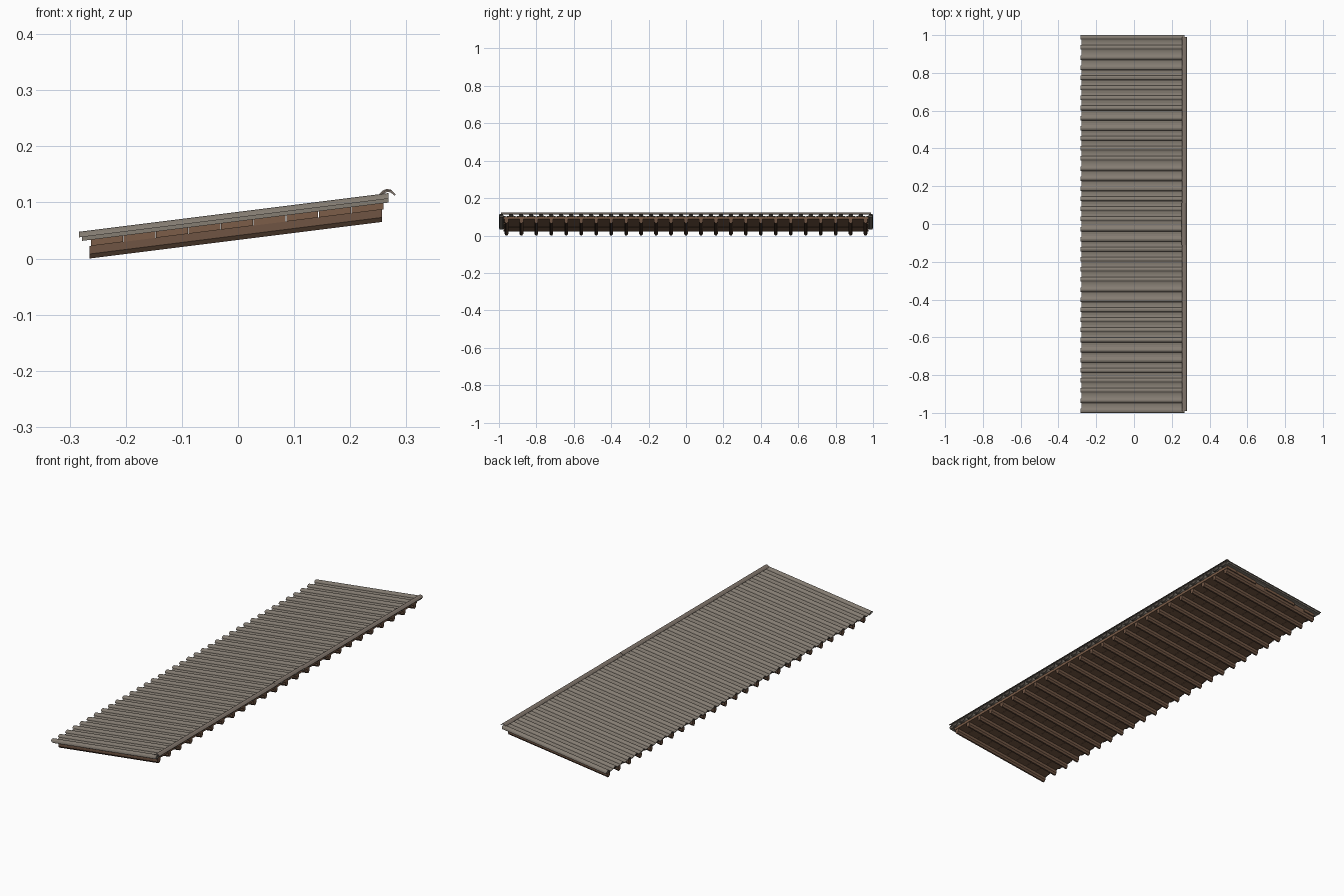
import bpy
import math

if "Cube" in bpy.data.objects:
    bpy.data.objects.remove(bpy.data.objects["Cube"])

SLOPE = 0.125
LOW_X = -0.265


def material(name, colour):
    mat = bpy.data.materials.new(name)
    mat.use_nodes = True
    mat.diffuse_color = (*colour, 1)
    mat.node_tree.nodes["Principled BSDF"].inputs["Base Color"].default_value = (*colour, 1)
    return mat


tile_grey = material("weathered grey tile", (0.235, 0.205, 0.17))
cap_grey = material("warm grey cap", (0.22, 0.18, 0.15))
deck_wood = material("deck wood", (0.20, 0.11, 0.065))
rafter_wood = material("rafter wood", (0.16, 0.09, 0.056))


def mesh_object(name, verts, faces, mat):
    mesh = bpy.data.meshes.new(name)
    mesh.from_pydata(verts, [], faces)
    mesh.materials.append(mat)
    obj = bpy.data.objects.new(name, mesh)
    bpy.context.collection.objects.link(obj)
    return obj


def sloped_bars(name, profile, centres, x0, x1, mat):
    """Run a closed (y, height) profile up the slope at each y centre."""
    verts, faces = [], []
    n = len(profile)
    for c in centres:
        b = len(verts)
        for x in (x0, x1):
            rise = SLOPE * (x - LOW_X)
            verts += [(x, c + y, rise + h) for y, h in profile]
        faces += [(b + i, b + (i + 1) % n, b + n + (i + 1) % n, b + n + i) for i in range(n)]
        faces += [tuple(b + i for i in reversed(range(n))), tuple(b + n + i for i in range(n))]
    return mesh_object(name, verts, faces, mat)


def arc_shell(half_width, height, base, thickness, steps):
    """Closed arched strip; a negative height gives a trough."""
    angles = [math.pi * (1 - i / steps) for i in range(steps + 1)]
    outer = [(half_width * math.cos(a), base + height * math.sin(a)) for a in angles]
    inner_w = half_width - thickness
    inner_h = height - math.copysign(thickness, height)
    inner = [(inner_w * math.cos(a), base + inner_h * math.sin(a)) for a in angles]
    loop = outer + inner[::-1]
    return loop[::-1] if height > 0 else loop


def rectangle(half, low, high):
    return [(-half, low), (half, low), (half, high), (-half, high)]


# Rafters with chamfered lower edges
rafter_profile = [(-0.004, 0), (0.004, 0), (0.010, 0.008),
                  (0.010, 0.022), (-0.010, 0.022), (-0.010, 0.008)]
rafters = [-0.96 + 0.08 * i for i in range(25)]
sloped_bars("rafters", rafter_profile, rafters, LOW_X, 0.257, rafter_wood)

# Deck boards laid across the rafters, two of them a little shorter
BOARD = 0.058
for i in range(9):
    start = -0.262 + BOARD * i
    half = 0.968 if i in (1, 5) else 0.975
    sloped_bars(f"deck_board_{i + 1}", rectangle(half, 0.022, 0.035), [0],
                start, start + BOARD - 0.001, deck_wood)

# Alternating trough tiles and round cover tiles
RIBS = 38
PITCH = 1.976 / (RIBS - 1)
ribs = [-0.988 + PITCH * i for i in range(RIBS)]
troughs = [y + PITCH / 2 for y in ribs[:-1]]
sloped_bars("trough_tiles", arc_shell(0.023, -0.010, 0.043, 0.003, 6), troughs,
            -0.278, 0.268, tile_grey)
sloped_bars("cover_tiles", arc_shell(0.012, 0.010, 0.040, 0.003, 6), ribs,
            -0.283, 0.268, tile_grey)

# Edge strips beneath the outermost covers
sloped_bars("edge_strips", rectangle(0.009, 0.033, 0.041), [ribs[0], ribs[-1]],
            -0.278, 0.268, tile_grey)

# Ridge cap in three lengths, the middle one lapping over the others
cap_profile = [(0.254, 0.114), (0.260, 0.120), (0.267, 0.1225), (0.274, 0.121),
               (0.281, 0.114), (0.279, 0.112), (0.273, 0.117), (0.267, 0.119),
               (0.260, 0.116), (0.256, 0.112)]


def ridge_cap(name, y0, y1, lift):
    n = len(cap_profile)
    verts = [(x - lift, y, z + lift) for y in (y0, y1) for x, z in cap_profile]
    faces = [(i, n + i, n + (i + 1) % n, (i + 1) % n) for i in range(n)]
    faces += [tuple(range(n)), tuple(reversed(range(n, 2 * n)))]
    mesh_object(name, verts, faces, cap_grey)


ridge_cap("ridge_cap_front", -0.99, -0.10, 0)
ridge_cap("ridge_cap_middle", -0.11, 0.11, 0.0015)
ridge_cap("ridge_cap_back", 0.10, 0.99, 0)

# Consistent outward normals
import bmesh
for obj in bpy.context.collection.objects:
    if obj.type == "MESH":
        bm = bmesh.new()
        bm.from_mesh(obj.data)
        bmesh.ops.recalc_face_normals(bm, faces=bm.faces)
        bm.to_mesh(obj.data)
        bm.free()
